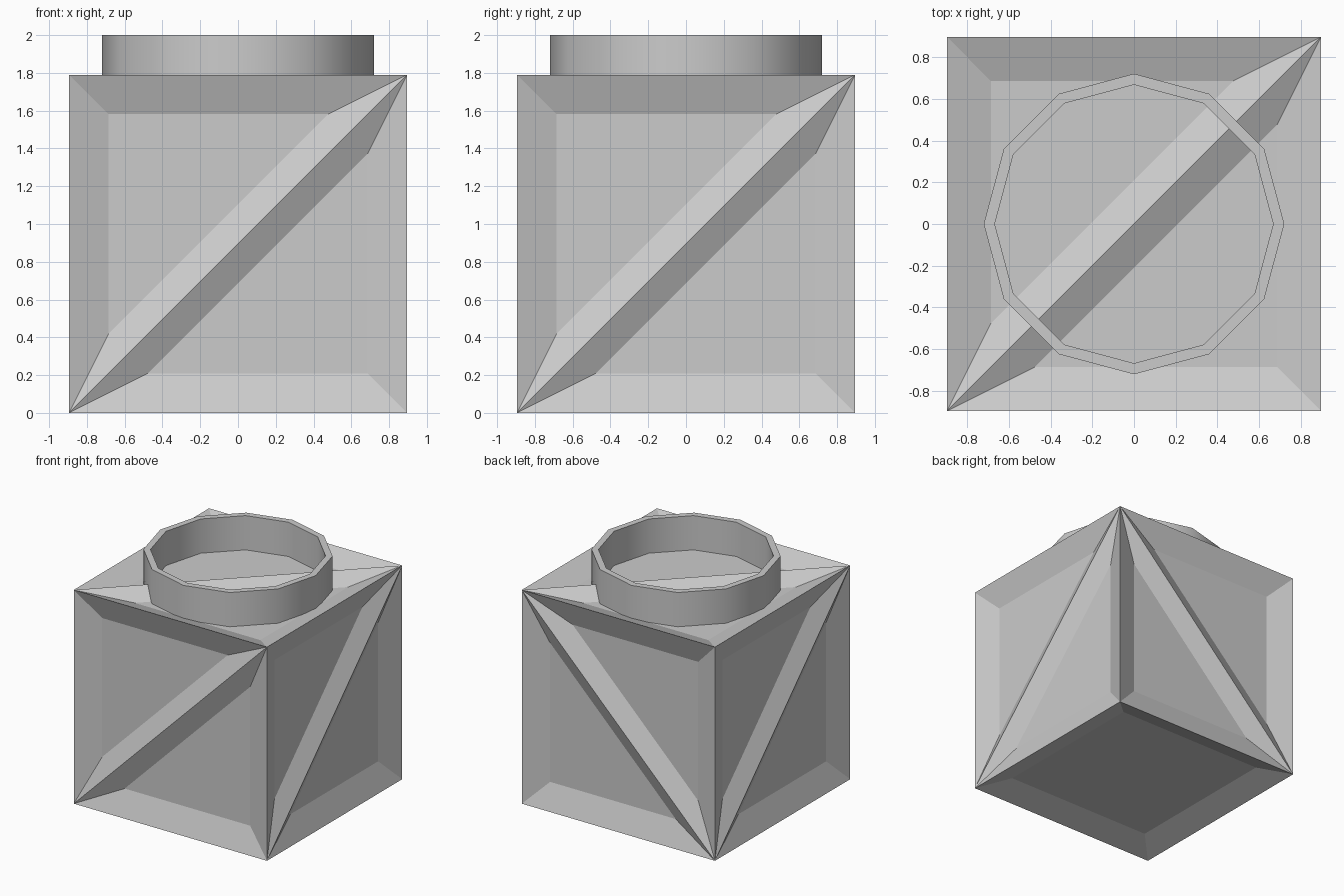
import bpy, bmesh, math
from mathutils import Vector

if "Cube" in bpy.data.objects:
    bpy.data.objects.remove(bpy.data.objects["Cube"])

H = 0.895          # half width of the cube
DEPTH = 0.077      # recess depth of each panel


def finish(bm, name, smooth=False):
    bmesh.ops.remove_doubles(bm, verts=bm.verts, dist=1e-5)
    bmesh.ops.recalc_face_normals(bm, faces=bm.faces)
    me = bpy.data.meshes.new(name)
    bm.to_mesh(me)
    bm.free()
    ob = bpy.data.objects.new(name, me)
    bpy.context.collection.objects.link(ob)
    if smooth:
        bpy.context.view_layer.objects.active = ob
        ob.select_set(True)
        bpy.ops.object.shade_smooth_by_angle(angle=math.radians(40))
        ob.select_set(False)


def recessed_panel(bm, pts, t):
    """Polygon whose floor is scaled towards its centre and pushed inwards."""
    c = sum(pts, Vector()) / len(pts)
    n = (pts[1] - pts[0]).cross(pts[2] - pts[0]).normalized()
    outer = [bm.verts.new(p) for p in pts]
    inner = [bm.verts.new(p.lerp(c, t) - n * DEPTH) for p in pts]
    for i in range(len(pts)):
        j = (i + 1) % len(pts)
        bm.faces.new((outer[i], outer[j], inner[j], inner[i]))
    bm.faces.new(inner)


# Cube body: two triangular recesses per face, split along corner 0 - corner 2
def corner(s):
    sx, sy, sz = (1 if ch == '+' else -1 for ch in s)
    return Vector((sx * H, sy * H, H + sz * H))


bm = bmesh.new()
for names in ("--- +-- +-+ --+",     # front
              "+-- ++- +++ +-+",     # right
              "-+- -++ +++ ++-",     # back
              "-+- --- --+ -++",     # left
              "--+ +-+ +++ -++"):    # top
    a, b, c, d = (corner(s) for s in names.split())
    recessed_panel(bm, [a, b, c], 0.35)
    recessed_panel(bm, [a, c, d], 0.35)
# Underside: a single square recess
recessed_panel(bm, [corner(s) for s in "--- -+- ++- +--".split()], 0.234)
finish(bm, "cube_body")

# Twelve-sided neck ring standing in the top recess
bm = bmesh.new()
profile = [(0.72, 1.71), (0.72, 2.0), (0.667, 2.0), (0.667, 1.71)]
N = 12
rings = [[bm.verts.new((r * math.cos(2 * math.pi * k / N),
                        r * math.sin(2 * math.pi * k / N), z))
          for r, z in profile] for k in range(N)]
for k in range(N):
    p, q = rings[k], rings[(k + 1) % N]
    for i in range(4):
        j = (i + 1) % 4
        bm.faces.new((p[i], q[i], q[j], p[j]))
finish(bm, "neck_ring", smooth=True)
